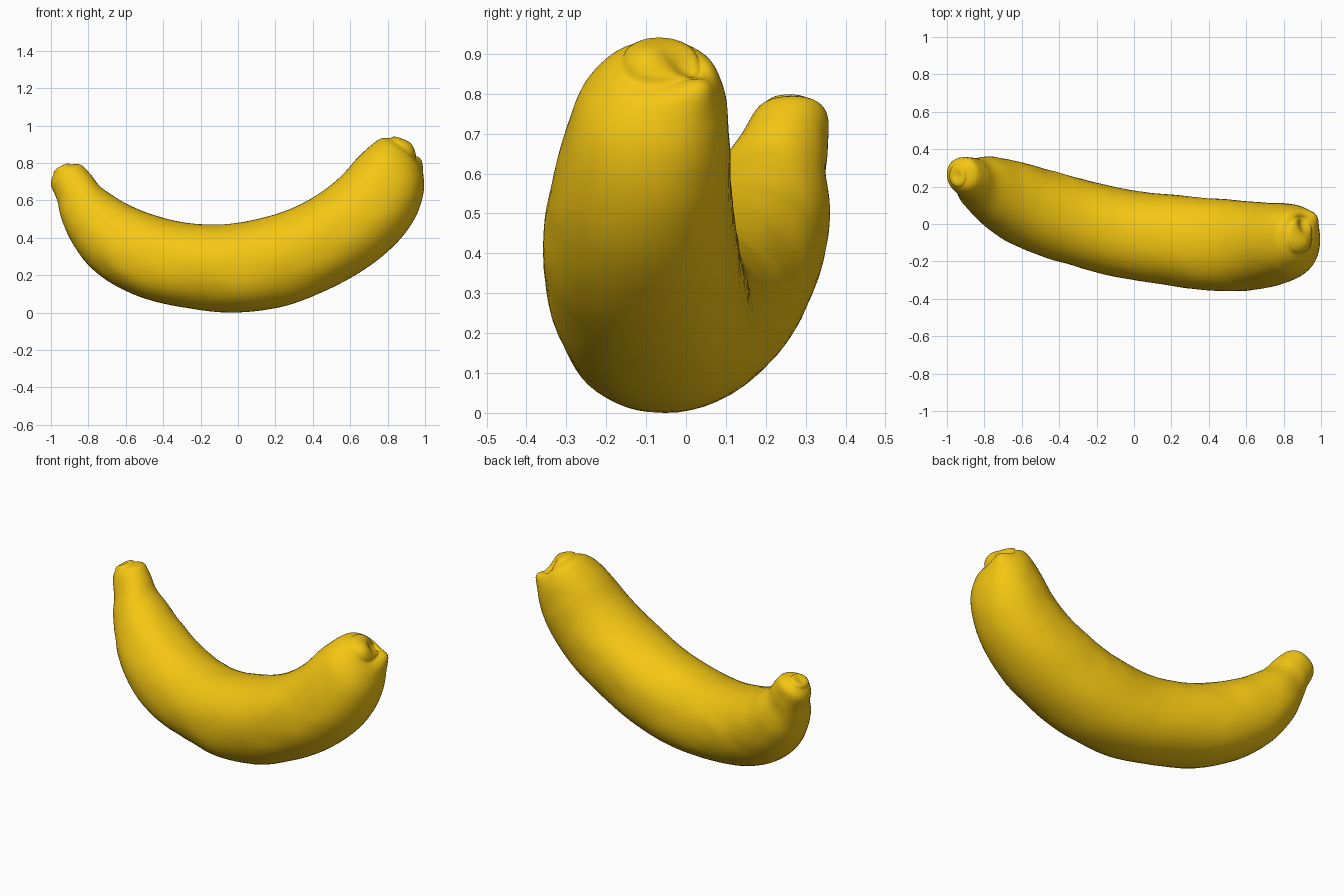
import bpy, bmesh, math
from mathutils import Vector, noise

if "Cube" in bpy.data.objects:
    bpy.data.objects.remove(bpy.data.objects["Cube"])

SIDES, STEPS = 56, 6

# Stations along the fruit: outer (x, z), inner (x, z), front y, back y
stations = [
    (-0.985, 0.750, -0.895, 0.800, 0.20, 0.32),
    (-1.000, 0.690, -0.840, 0.797, 0.17, 0.355),
    (-0.965, 0.600, -0.790, 0.745, 0.13, 0.355),
    (-0.940, 0.500, -0.740, 0.680, 0.07, 0.35),
    (-0.890, 0.380, -0.670, 0.630, 0.00, 0.36),
    (-0.780, 0.240, -0.570, 0.575, -0.08, 0.345),
    (-0.600, 0.120, -0.440, 0.525, -0.16, 0.305),
    (-0.360, 0.045, -0.280, 0.485, -0.225, 0.25),
    (-0.040, 0.008, -0.080, 0.477, -0.29, 0.19),
    (0.220, 0.035, 0.120, 0.510, -0.325, 0.16),
    (0.460, 0.120, 0.290, 0.565, -0.355, 0.14),
    (0.680, 0.240, 0.430, 0.640, -0.36, 0.125),
    (0.850, 0.380, 0.550, 0.735, -0.34, 0.115),
    (0.950, 0.520, 0.640, 0.835, -0.31, 0.11),
    (0.995, 0.660, 0.710, 0.900, -0.27, 0.10),
    (0.985, 0.770, 0.765, 0.938, -0.21, 0.07),
    (0.945, 0.825, 0.815, 0.940, -0.16, 0.03),
]


def spline(a, b, c, d, t):
    """Catmull-Rom blend of four stations."""
    return [0.5 * (2 * q + (r - p) * t + (2 * p - 5 * q + 4 * r - s) * t * t
                   + (3 * q - p - 3 * r + s) * t ** 3)
            for p, q, r, s in zip(a, b, c, d)]


def section(st):
    """Slightly squared oval through the outer, inner, front and back points."""
    ox, oz, ix, iz, y0, y1 = st
    mid = Vector(((ox + ix) / 2, (y0 + y1) / 2, (oz + iz) / 2))
    up = Vector((ix - ox, 0, iz - oz)) / 2
    pts = []
    for k in range(SIDES):
        a = 2 * math.pi * k / SIDES
        c, s = math.cos(a), math.sin(a)
        u = math.copysign(abs(s) ** 0.93, s)
        v = math.copysign(abs(c) ** 0.93, c)
        pts.append(mid + up * u + Vector((0, v * (y1 - y0) / 2, 0)))
    return pts


def push(p, centre, radius, offset):
    """Soft local bump or dent."""
    d = (p - Vector(centre)).length / radius
    return Vector(offset) * math.exp(-d * d)


def shape(p):
    q = p.copy()
    # two knobs with a notch between them at the blossom end
    q += push(p, (0.96, 0.01, 0.80), 0.06, (0.015, 0.025, 0.025))
    q += push(p, (0.90, -0.01, 0.875), 0.04, (-0.03, 0.0, -0.04))
    q += push(p, (0.89, -0.10, 0.88), 0.05, (0.02, 0.0, 0.015))
    # dent in the cut stem
    q += push(p, (-0.945, 0.26, 0.785), 0.03, (0.012, 0.0, -0.015))
    # uneven skin
    n = noise.noise(p * 5.0) * 0.006 + noise.noise(p * 14.0) * 0.002
    return q + Vector((n * 0.5, n, n * 0.5))


# Sweep the sections into one skin
bm = bmesh.new()
rings = []
last = len(stations) - 1
for i in range(last):
    quad = [stations[min(max(j, 0), last)] for j in (i - 1, i, i + 1, i + 2)]
    for k in range(STEPS + (i == last - 1)):
        rings.append(section(spline(*quad, k / STEPS)))


def cap(ring, bulge):
    """Rounded end: shrinking rings that lift outwards."""
    mid = sum(ring, Vector()) / SIDES
    return [[mid + (p - mid) * math.cos(a) + Vector(bulge) * math.sin(a) for p in ring]
            for a in (0.3, 0.6, 0.9, 1.2, 1.45)]


rings = cap(rings[0], (-0.012, 0, 0.022))[::-1] + rings + cap(rings[-1], (0.02, 0, 0.03))
loops = [[bm.verts.new(shape(p)) for p in ring] for ring in rings]
for a, b in zip(loops, loops[1:]):
    for k in range(SIDES):
        n = (k + 1) % SIDES
        bm.faces.new((a[k], a[n], b[n], b[k]))
bm.faces.new(loops[0])
bm.faces.new(loops[-1])
bmesh.ops.recalc_face_normals(bm, faces=bm.faces)
for f in bm.faces:
    f.smooth = True

mesh = bpy.data.meshes.new("banana")
bm.to_mesh(mesh)
bm.free()
banana = bpy.data.objects.new("banana", mesh)
bpy.context.collection.objects.link(banana)

# Yellow peel
peel = bpy.data.materials.new("yellow_peel")
peel.diffuse_color = (0.91, 0.57, 0.006, 1)
peel.use_nodes = True
peel.node_tree.nodes["Principled BSDF"].inputs["Base Color"].default_value = peel.diffuse_color
mesh.materials.append(peel)

# Rest exactly on the ground
low = min(v.co.z for v in mesh.vertices)
for v in mesh.vertices:
    v.co.z -= low
